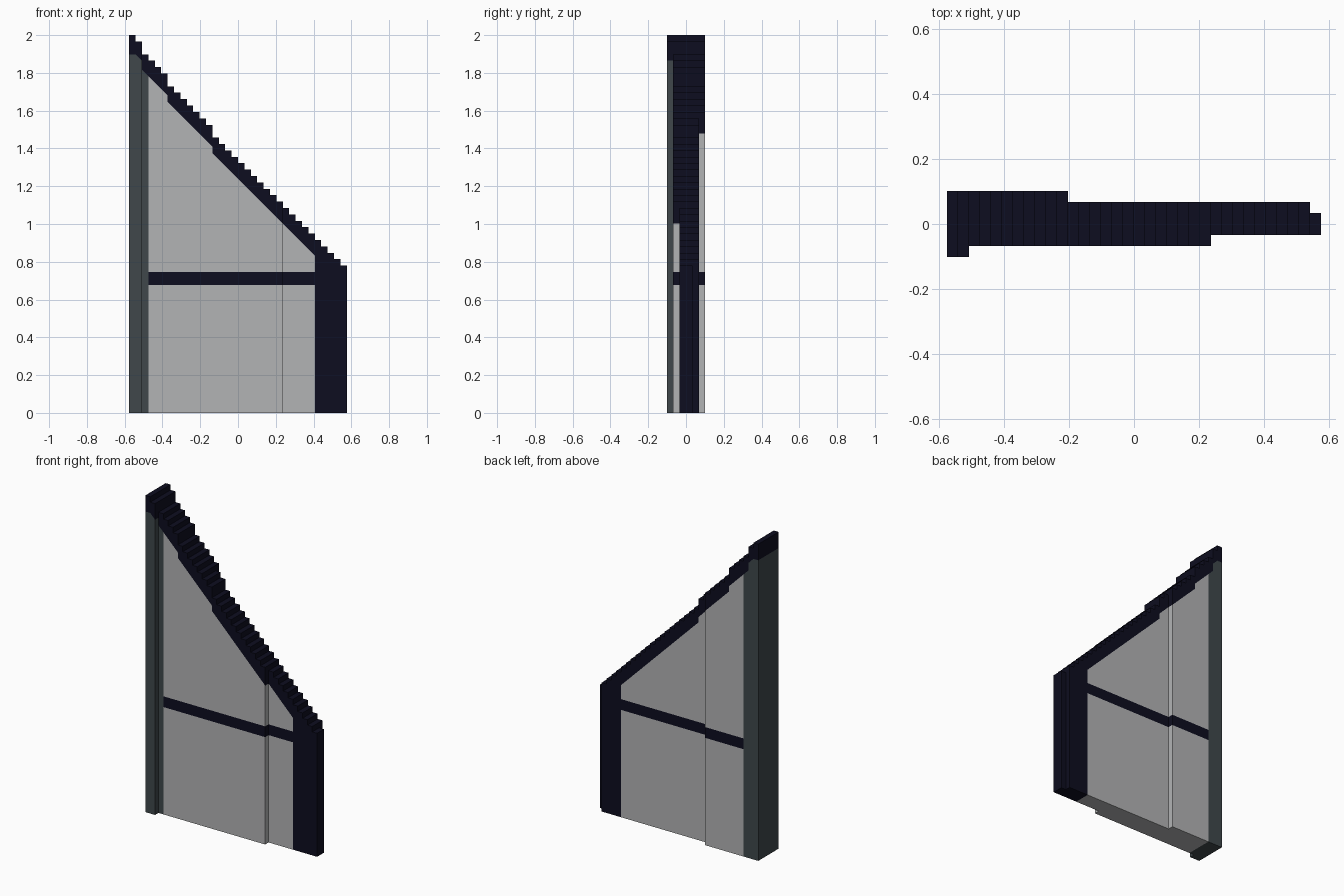
import bpy
import bmesh

cube = bpy.data.objects.get("Cube")
if cube:
    bpy.data.objects.remove(cube, do_unlink=True)

U = 2 / 59            # size of one block
COLS = 34             # columns along x
POST = 29             # first column of the solid end post
# plan sections: first column, end column, front y, back y (in blocks)
SECTIONS = [(0, 2, -3, 3), (2, 11, -2, 3), (11, 24, -2, 2),
            (24, 33, -1, 2), (33, 34, -1, 1)]


def make_material(name, rgb):
    mat = bpy.data.materials.new(name)
    mat.use_nodes = True
    colour = (*rgb, 1)
    mat.diffuse_color = colour
    bsdf = mat.node_tree.nodes["Principled BSDF"]
    bsdf.inputs["Base Color"].default_value = colour
    bsdf.inputs["Roughness"].default_value = 0.9
    return mat


navy = make_material("dark navy", (0.004, 0.004, 0.014))
grey = make_material("light grey", (0.45, 0.455, 0.46))
slate = make_material("slate", (0.05, 0.064, 0.071))


# Height functions return the left and right height of a column
def stair(i):
    h = 59 - i - sum(i >= step for step in (2, 6, 13))
    return h, h


def rim(i):
    h = stair(i)[0]
    if i == 0:
        return h - 3, h - 3
    if i == 1:
        return h - 2, h - 3
    return h - 2.4, h - 3.4


def frame_bottom(i):
    return rim(i) if i < POST else (0, 0)


def level(h):
    return lambda i: (h, h)


def outline(start, end, height):
    points = []
    for i in range(start, end):
        left, right = height(i)
        for p in ((i, left), (i + 1, right)):
            if not points or abs(p[0] - points[-1][0]) + abs(p[1] - points[-1][1]) > 0.01:
                points.append(p)
    return points


def build_part(name, start, end, lower, upper, mat):
    bm = bmesh.new()
    for first, last, front, back in SECTIONS:
        a, b = max(first, start), min(last, end)
        if a >= b:
            continue
        profile = outline(a, b, lower) + outline(a, b, upper)[::-1]
        face = bm.faces.new([bm.verts.new(((x - COLS / 2) * U, front * U, z * U))
                             for x, z in profile])
        moved = bmesh.ops.extrude_face_region(bm, geom=[face], use_keep_orig=True)["geom"]
        bmesh.ops.translate(bm, vec=(0, (back - front) * U, 0),
                            verts=[v for v in moved if isinstance(v, bmesh.types.BMVert)])
    bmesh.ops.recalc_face_normals(bm, faces=bm.faces)
    mesh = bpy.data.meshes.new(name)
    bm.to_mesh(mesh)
    bm.free()
    mesh.materials.append(mat)
    obj = bpy.data.objects.new(name, mesh)
    bpy.context.collection.objects.link(obj)
    return obj


# Stepped sloping edge with the end post
build_part("sloped_rim", 0, POST, frame_bottom, stair, navy)
build_part("end_post", POST, COLS, frame_bottom, stair, navy)
# Upright at the tall end
build_part("tall_upright", 0, 3, level(0), rim, slate)
# Panels separated by a cross band
build_part("lower_panel", 3, POST, level(0), level(20), grey)
build_part("cross_band", 3, POST, level(20), level(22), navy)
build_part("upper_panel", 3, POST, level(22), rim, grey)
